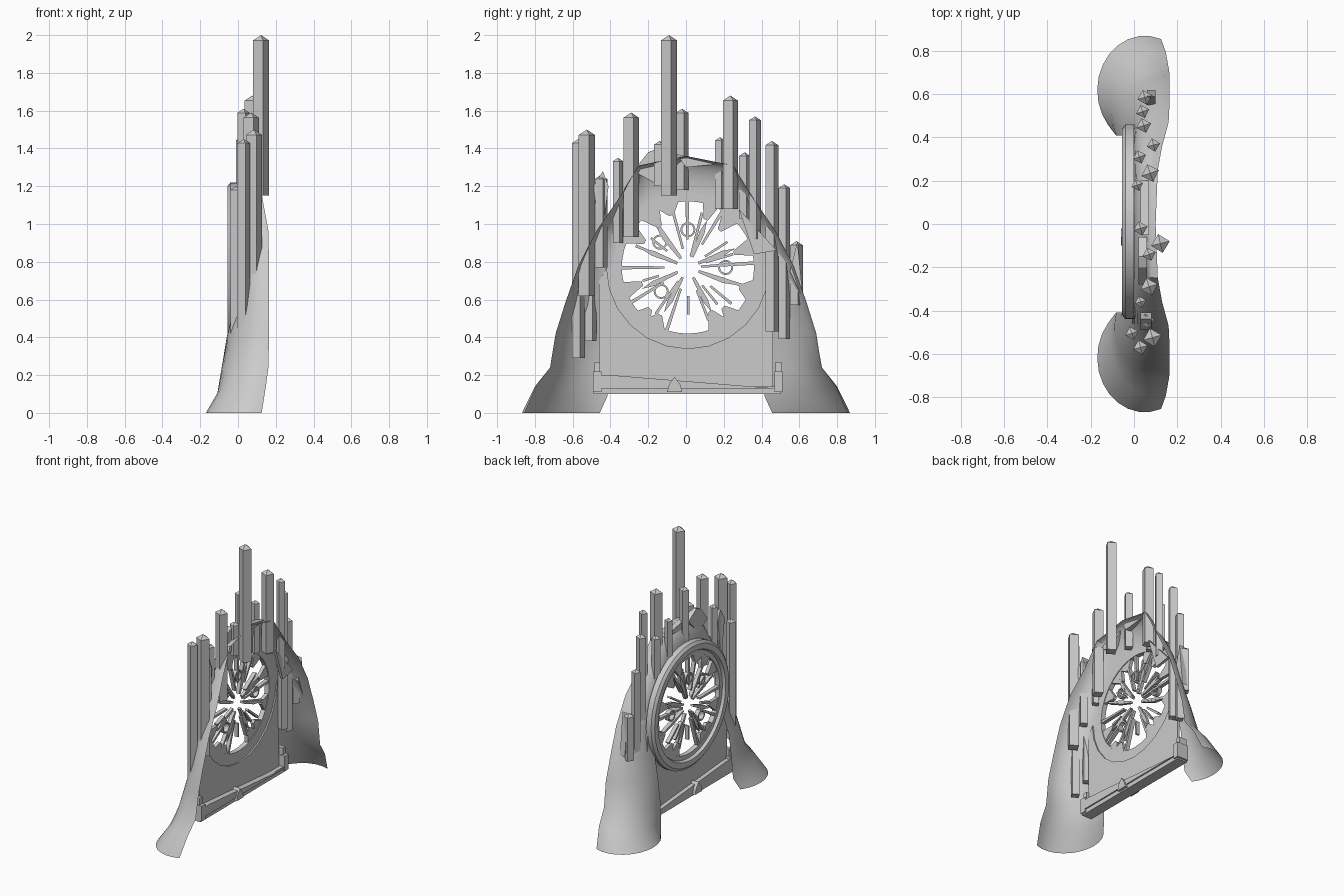
import bpy, bmesh, math, random
from mathutils import Vector, Matrix

random.seed(4)
old = bpy.data.objects.get("Cube")
if old:
    bpy.data.objects.remove(old)

stone = bpy.data.materials.new("grey stone")
stone.use_nodes = True
colour = (0.6, 0.6, 0.6, 1)
stone.diffuse_color = colour
stone.node_tree.nodes["Principled BSDF"].inputs["Base Color"].default_value = colour

CY, CZ = 0.01, 0.77      # wheel centre


def finish(name, bm, smooth=None):
    bmesh.ops.recalc_face_normals(bm, faces=bm.faces)
    mesh = bpy.data.meshes.new(name)
    bm.to_mesh(mesh)
    bm.free()
    mesh.materials.append(stone)
    ob = bpy.data.objects.new(name, mesh)
    bpy.context.collection.objects.link(ob)
    if smooth:
        bpy.ops.object.select_all(action='DESELECT')
        ob.select_set(True)
        bpy.context.view_layer.objects.active = ob
        bpy.ops.object.shade_smooth_by_angle(angle=math.radians(smooth))


def slab(bm, outline, x0, x1):
    """Extrude a (y, z) outline from x0 to x1."""
    face = bm.faces.new([bm.verts.new((x0, y, z)) for y, z in outline])
    out = bmesh.ops.extrude_face_region(bm, geom=[face])
    moved = [v for v in out["geom"] if isinstance(v, bmesh.types.BMVert)]
    bmesh.ops.translate(bm, verts=moved, vec=(x1 - x0, 0, 0))


def box(bm, y0, y1, z0, z1, x0, x1):
    slab(bm, [(y0, z0), (y1, z0), (y1, z1), (y0, z1)], x0, x1)


def polar(r, deg):
    a = math.radians(deg)
    return CY + r * math.cos(a), CZ + r * math.sin(a)


# Arched shell, open to one side: outer y, z, inner y, z, back x, lip x
half = [
    (.87, 0, .45, 0, -.17, .05),
    (.80, .14, .44, .09, -.11, .10),
    (.72, .24, .43, .22, -.09, .13),
    (.69, .42, .41, .40, -.06, .165),
    (.64, .58, .39, .56, -.02, .165),
    (.57, .78, .39, .78, 0, .165),
    (.47, .97, .36, .93, 0, .16),
    (.36, 1.13, .28, 1.06, 0, .13),
    (.25, 1.31, .17, 1.14, 0, .11),
]
crown = (0, 1.36, 0, 1.17, 0, .1)
mirrored = [(-a, b, -c, d, e, f) for a, b, c, d, e, f in reversed(half)]
bm = bmesh.new()
strips = []
for oy, oz, iy, iz, x0, x1 in half + [crown] + mirrored:
    outer, inner = Vector((0, oy, oz)), Vector((0, iy, iz))
    hook = max(0, .4 - oz)       # feet curl round at both edges
    centre = inner.lerp(outer, hook)
    strip = []
    for i in range(12):
        t = math.radians(-50 * hook + (90 + 150 * hook) * i / 11)
        p = centre + (outer - centre) * math.cos(t)
        p.x = x1 - (x1 - x0) * math.sin(t)
        p.z = max(p.z, 0)
        strip.append(bm.verts.new(p))
    strips.append(strip)
for a, b in zip(strips, strips[1:]):
    for i in range(11):
        bm.faces.new((a[i], a[i + 1], b[i + 1], b[i]))
finish("arched_shell", bm, 40)

# Wall below the wheel, with a round upper edge, and a sloping ledge
bm = bmesh.new()
arc = [polar(.43, d) for d in range(180, 361, 15)]
slab(bm, arc + [(.46, .7), (.46, .1), (-.46, .1), (-.46, .7)], -.01, .01)
slab(bm, [(-.45, .13), (.47, .13), (-.4, .2), (-.45, .2)], -.04, .05)
finish("lower_wall", bm)

# Threshold beam with end brackets and a centre boss
bm = bmesh.new()
box(bm, -.49, .5, .1, .14, -.04, .04)
for y in (-.47, .49):
    box(bm, y - .022, y + .022, .11, .22, -.04, .05)
    box(bm, y - .015, y + .015, .22, .27, -.03, .03)
slab(bm, [(-.1, .11), (-.02, .11), (-.03, .15), (-.06, .19), (-.09, .15)], -.06, .06)
finish("threshold_beam", bm)

# Wheel rim, turned from a stepped profile
bm = bmesh.new()
profile = [(.35, 0), (.35, -.035), (.38, -.035), (.39, -.055),
           (.43, -.055), (.45, -.04), (.45, 0)]
verts = [bm.verts.new((x, CY, CZ + r)) for r, x in profile]
edges = [bm.edges.new((verts[i - 1], verts[i])) for i in range(len(verts))]
bmesh.ops.spin(bm, geom=verts + edges, cent=(0, CY, CZ), axis=(1, 0, 0),
               angle=math.tau, steps=48, use_duplicate=False)
bmesh.ops.remove_doubles(bm, verts=bm.verts, dist=.0005)
finish("wheel_rim", bm, 30)

# Broken tracery: jagged rim teeth, thin radial bars and small rings
bm = bmesh.new()
for d in (18, 50, 70, 108, 125, 150, 200, 228, 240, 298, 312, 340):
    w, tip = random.uniform(7, 11), random.uniform(.25, .3)
    slab(bm, [polar(.36, d - w), polar(.36, d + w), polar(tip, d + 2), polar(tip, d - 3)],
         -.03, -.005)
for k in range(20):
    d = k * 18 + random.uniform(-5, 5)
    r0, r1 = random.uniform(.06, .16), random.choice((.25, .3, .36))
    n = .35 / r0
    slab(bm, [polar(r0, d - n), polar(r1, d - 1.5), polar(r1, d + 1.5), polar(r0, d + n)],
         -.032, -.004)
for d in (22, 68, 128, 158, 205, 242, 298, 340):
    slab(bm, [polar(.06, d - 7), polar(.2, d - 4), polar(.27, d),
              polar(.2, d + 4), polar(.06, d + 7)], -.028, -.006)
for r, d in ((.2, 90), (.2, 138), (.2, 0), (.19, 222)):
    y, z = polar(r, d)
    for i in range(16):
        p = [(y + q * math.cos(math.tau * t / 16), z + q * math.sin(math.tau * t / 16))
             for q, t in ((.03, i), (.04, i), (.04, i + 1), (.03, i + 1))]
        slab(bm, p, -.034, -.002)
finish("wheel_tracery", bm)


# Crystal columns: x, y, base z, top z, width
def crystal(bm, x, y, base, top, w):
    turn = Matrix.Rotation(math.radians(random.uniform(-32, -25)), 4, 'Z')
    rows = []
    for z in (base, top - w * .45):
        rows.append([bm.verts.new(Vector((x, y, z)) + turn @ Vector((a * w / 2, b * w / 2, 0)))
                     for a, b in ((-1, -1), (1, -1), (1, 1), (-1, 1))])
    tip = bm.verts.new((x, y, top))
    bm.faces.new(rows[0])
    for i in range(4):
        j = (i + 1) % 4
        bm.faces.new((rows[0][i], rows[0][j], rows[1][j], rows[1][i]))
        bm.faces.new((rows[1][i], rows[1][j], tip))


columns = [
    (.122, -.09, 1.15, 2, .063), (.07, -.14, 1.2, 1.44, .045), (.03, -.02, 1.18, 1.61, .048),
    (.07, -.29, .93, 1.59, .06), (.03, -.36, .9, 1.35, .04), (.06, -.45, .77, 1.26, .05),
    (.085, -.525, .62, 1.5, .063), (.03, -.57, .29, 1.45, .05), (-.01, -.505, .38, 1.2, .045),
    (.015, .18, 1.08, 1.46, .04), (.075, .235, 1.08, 1.68, .06), (.025, .31, 1.03, 1.38, .045),
    (.09, .365, .92, 1.57, .045), (.045, .455, .43, 1.44, .05), (.04, .52, .39, 1.21, .045),
    (.05, .585, .57, .91, .05),
]
bm = bmesh.new()
for col in columns:
    crystal(bm, *col)
finish("crystal_columns", bm)

# Flat rock shards around the upper opening
bm = bmesh.new()
for pts, x0, x1 in (
        ([(.28, 1.08), (.36, .84), (.48, .86)], .09, .11),
        ([(-.28, 1.28), (-.2, 1.38), (-.15, 1.4), (-.06, 1.34), (-.17, 1.22)], .02, .06),
        ([(0, 1.3), (-.05, 1.37), (.2, 1.32)], .03, .07),
        ([(-.49, 1.2), (-.44, 1.28), (-.41, 1.2), (-.45, .9)], .03, .08),
        ([(.55, .75), (.59, .91), (.62, .6)], .06, .1)):
    slab(bm, pts, x0, x1)
finish("rock_shards", bm)
